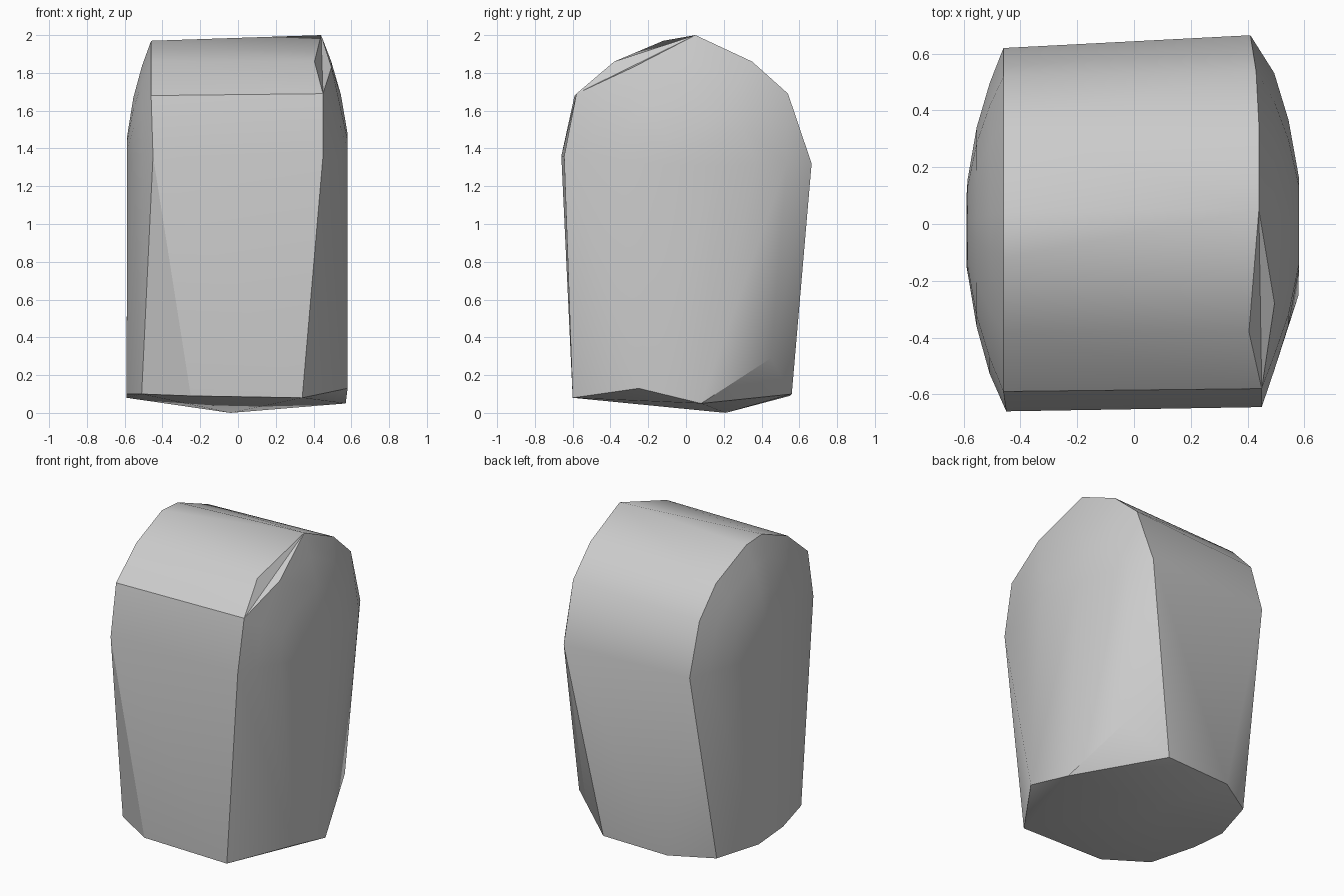
import bpy
import bmesh
from mathutils import Vector

default_cube = bpy.data.objects.get("Cube")
if default_cube:
    bpy.data.objects.remove(default_cube, do_unlink=True)

# One plain grey for the whole block
grey = bpy.data.materials.new("light_grey")
grey.use_nodes = True
colour = (0.6, 0.6, 0.6, 1.0)
grey.diffuse_color = colour
grey.node_tree.nodes["Principled BSDF"].inputs["Base Color"].default_value = colour


def bulge(rim, base_x, height, centre):
    """Rings shrinking from an arched rim towards the centre of a side face."""
    points = []
    for scale in (0.8, 0.55, 0.25):
        x = base_x + height * (1 - scale ** 2)
        for _, y, z in rim:
            flat = centre.lerp(Vector((0, y, z)), scale)
            points.append(Vector((x, flat.y, flat.z)))
    return points


# Arched rims of the two side faces, from front to back
left_rim = [
    (0.45, -0.645, 1.36), (0.45, -0.58, 1.69), (0.405, -0.38, 1.86),
    (0.44, 0.05, 2.0), (0.44, 0.35, 1.86), (0.43, 0.54, 1.69),
    (0.41, 0.665, 1.32),
]
right_rim = [
    (-0.45, -0.66, 1.36), (-0.46, -0.59, 1.68), (-0.46, -0.38, 1.86),
    (-0.46, -0.12, 1.97), (-0.46, 0.04, 1.96), (-0.46, 0.35, 1.83),
    (-0.46, 0.52, 1.65), (-0.46, 0.62, 1.32),
]
# Rounded, slightly tilted base
base = [
    (0.34, -0.6, 0.08), (0.58, -0.25, 0.13), (0.57, 0.08, 0.05),
    (0.45, 0.45, 0.29), (0.2, 0.56, 0.1), (-0.25, 0.55, 0.09),
    (-0.5, 0.4, 0.08), (-0.59, 0.1, 0.08), (-0.59, -0.15, 0.1),
    (-0.51, -0.45, 0.1), (-0.25, -0.6, 0.09), (-0.04, 0.21, 0.0),
]
groove_outer = (0.495, -0.28, 1.83)

centre = Vector((0, 0, 1.3))
points = [Vector(p) for p in left_rim + right_rim + base + [groove_outer]]
points += bulge(left_rim, 0.44, 0.15, centre)
points += bulge(right_rim, -0.46, -0.135, centre)

# Wrap the rims, bulges and base into one faceted block
bm = bmesh.new()
for p in points:
    bm.verts.new(p)
hull = bmesh.ops.convex_hull(bm, input=bm.verts[:], use_existing_faces=False)
inside = {g for g in hull["geom_interior"] + hull["geom_unused"]
          if isinstance(g, bmesh.types.BMVert)}
bmesh.ops.delete(bm, geom=list(inside), context="VERTS")


def nearest(point):
    return min(bm.verts, key=lambda v: (v.co - Vector(point)).length)


# Chipped groove on the front of the left rim: flip the ridge into a valley
ridge = bm.edges.get((nearest(left_rim[2]), nearest(groove_outer)))
if ridge:
    bmesh.utils.edge_rotate(ridge, False)
bmesh.ops.recalc_face_normals(bm, faces=bm.faces[:])

mesh = bpy.data.meshes.new("rounded_block")
bm.to_mesh(mesh)
bm.free()
mesh.materials.append(grey)
block = bpy.data.objects.new("rounded_block", mesh)
bpy.context.collection.objects.link(block)

# Soft shading across the shallow facets, crisp rims
bpy.ops.object.select_all(action="DESELECT")
block.select_set(True)
bpy.context.view_layer.objects.active = block
bpy.ops.object.shade_smooth_by_angle(angle=0.52)
